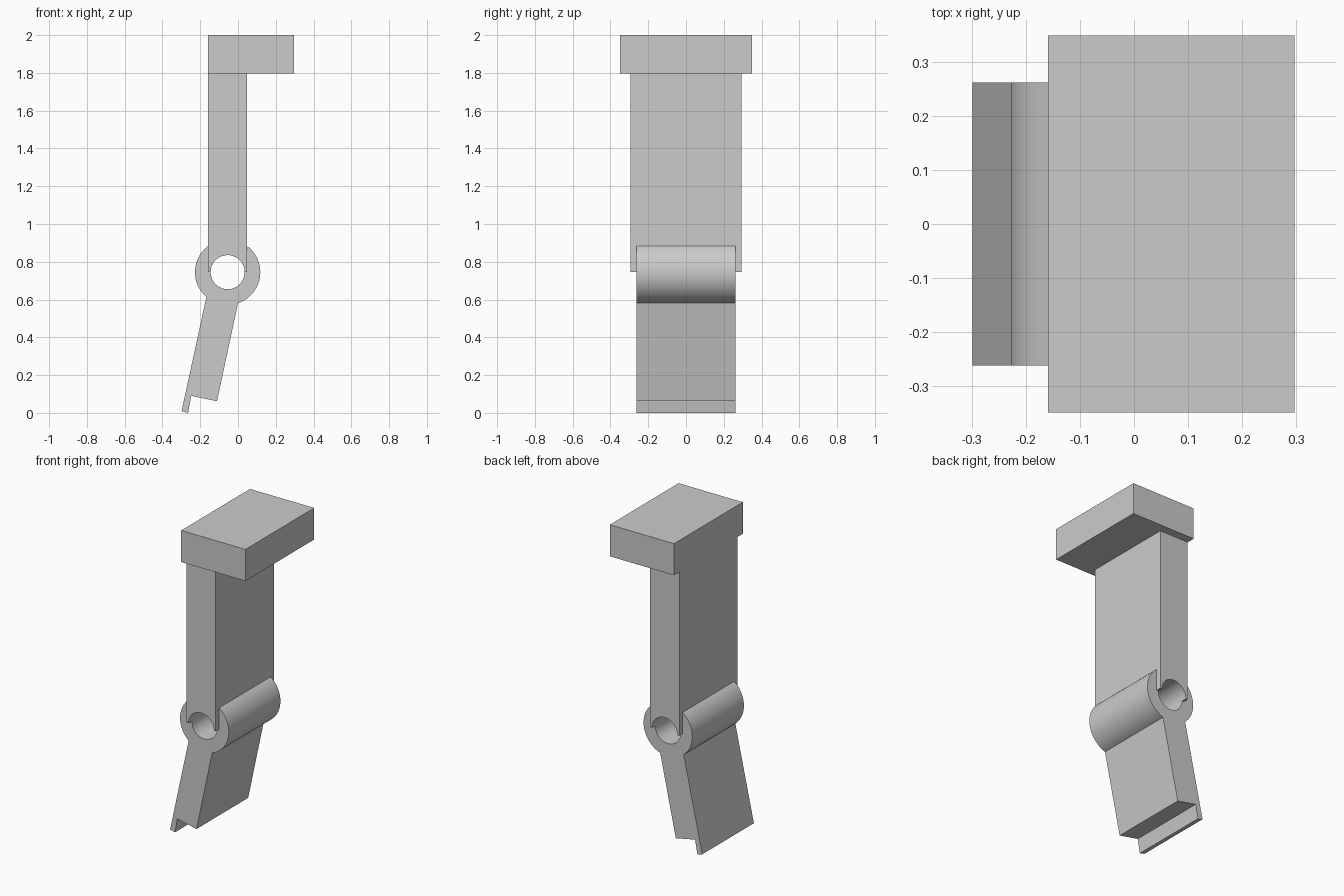
import bpy
import bmesh
from math import sin, cos, radians

if "Cube" in bpy.data.objects:
    bpy.data.objects.remove(bpy.data.objects["Cube"], do_unlink=True)

# One plain grey
grey = bpy.data.materials.new("plain grey")
grey.use_nodes = True
colour = (0.6, 0.6, 0.6, 1)
grey.diffuse_color = colour
grey.node_tree.nodes["Principled BSDF"].inputs["Base Color"].default_value = colour

# Hinge axis and radii in the x-z plane
PIN_X, PIN_Z = -0.055, 0.745
HOLE_R, BARREL_R = 0.09, 0.173
POST_LEFT, POST_RIGHT = -0.159, 0.048
CAP_BOTTOM = 1.797


def arc(radius, start, end, steps):
    """Points around the hinge axis, angles in degrees."""
    angles = [radians(start + (end - start) * i / steps) for i in range(steps + 1)]
    return [(PIN_X + radius * cos(a), PIN_Z + radius * sin(a)) for a in angles]


def extrude_profile(name, points, half_width):
    """Solid made by sweeping an x-z profile across y."""
    bm = bmesh.new()
    face = bm.faces.new([bm.verts.new((x, -half_width, z)) for x, z in points])
    swept = bmesh.ops.extrude_face_region(bm, geom=[face])["geom"]
    moved = [g for g in swept if isinstance(g, bmesh.types.BMVert)]
    bmesh.ops.translate(bm, verts=moved, vec=(0, 2 * half_width, 0))
    bmesh.ops.recalc_face_normals(bm, faces=bm.faces)
    mesh = bpy.data.meshes.new(name)
    bm.to_mesh(mesh)
    bm.free()
    mesh.materials.append(grey)
    obj = bpy.data.objects.new(name, mesh)
    bpy.context.collection.objects.link(obj)
    bpy.ops.object.select_all(action="DESELECT")
    obj.select_set(True)
    bpy.context.view_layer.objects.active = obj
    bpy.ops.object.shade_smooth_by_angle(angle=radians(30))
    return obj


# Overhanging block at the top
extrude_profile("top_block", [(POST_LEFT, CAP_BOTTOM), (0.297, CAP_BOTTOM),
                              (0.297, 2), (POST_LEFT, 2)], 0.349)

# Upright post with a half-round notch over the hinge hole
extrude_profile("upper_post",
                [(POST_LEFT, CAP_BOTTOM), (POST_LEFT, PIN_Z)]
                + arc(HOLE_R, 180, 0, 32)
                + [(POST_RIGHT, PIN_Z), (POST_RIGHT, CAP_BOTTOM)], 0.295)

# Barrel gripping the post, with the slanted lower leg and its end lip
leg = [(-0.111, 0.062), (-0.248, 0.09), (-0.264, 0), (-0.299, 0.009)]
extrude_profile("barrel_and_lower_leg",
                arc(BARREL_R, 53, -71.5, 28) + leg
                + arc(BARREL_R, -130.5, -233, 24)
                + [(POST_LEFT, PIN_Z)]
                + arc(HOLE_R, 180, 360, 32)
                + [(POST_RIGHT, PIN_Z)], 0.262)
